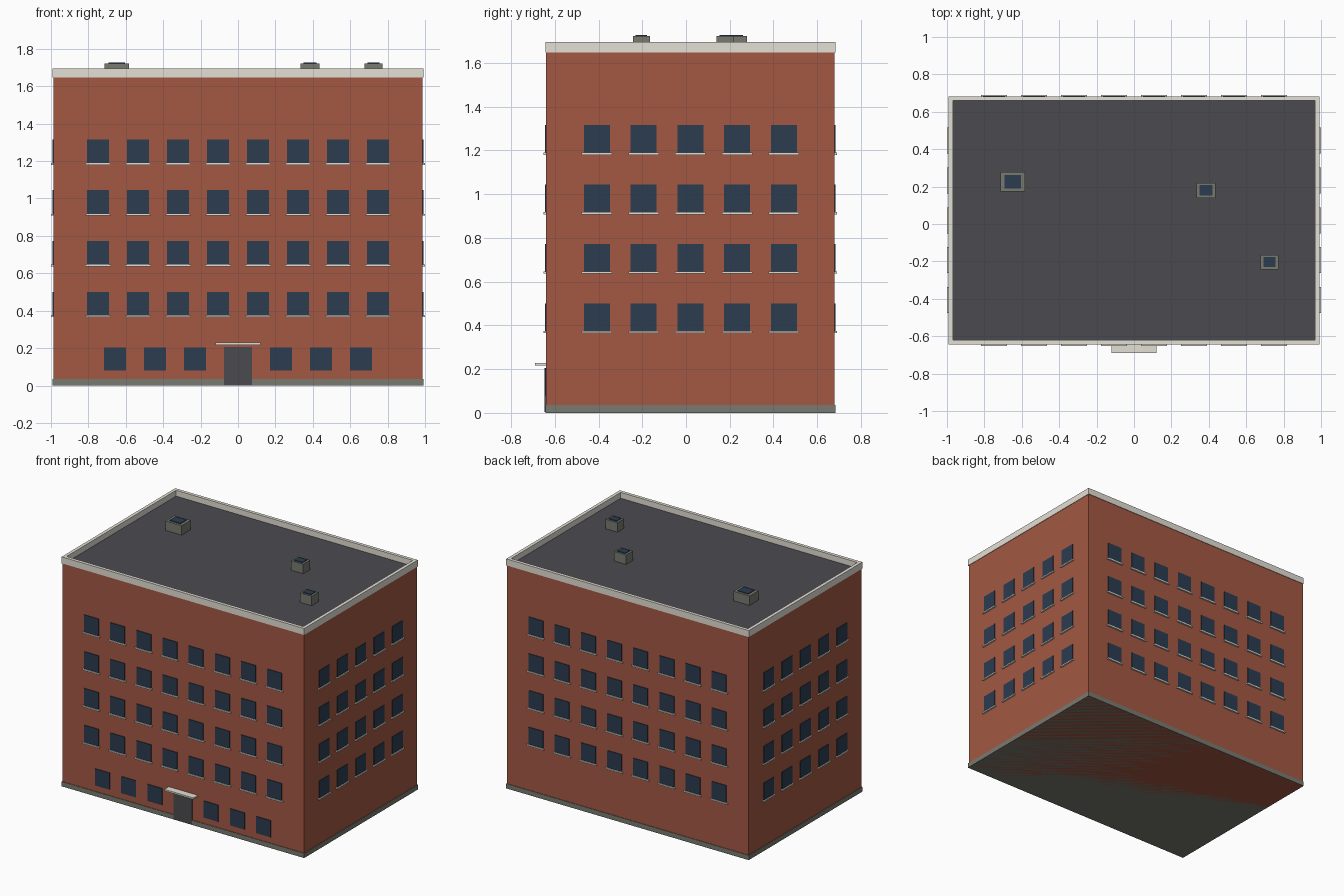
import bpy, bmesh

if "Cube" in bpy.data.objects:
    bpy.data.objects.remove(bpy.data.objects["Cube"])


def material(name, r, g, b):
    def linear(c):
        c /= 255
        return c / 12.92 if c <= 0.04045 else ((c + 0.055) / 1.055) ** 2.4
    m = bpy.data.materials.new(name)
    m.diffuse_color = (linear(r), linear(g), linear(b), 1)
    m.use_nodes = True
    m.node_tree.nodes["Principled BSDF"].inputs["Base Color"].default_value = m.diffuse_color
    return m


BRICK = material("red brick", 163, 88, 67)
GLASS = material("dark blue glass", 43, 60, 80)
STONE = material("pale stone", 228, 224, 214)
PLINTH = material("grey green concrete", 121, 122, 112)
ROOF = material("dark roof grey", 75, 74, 79)

CY = 0.02                # depth centre of the block
HX, HY = 0.987, 0.659    # half width and half depth of the walls


def boxes(name, mat, spans):
    """One object made of boxes given as (x0, x1, y0, y1, z0, z1)."""
    bm = bmesh.new()
    for x0, x1, y0, y1, z0, z1 in spans:
        for v in bmesh.ops.create_cube(bm, size=1)["verts"]:
            v.co = (x1 if v.co.x > 0 else x0,
                    y1 if v.co.y > 0 else y0,
                    z1 if v.co.z > 0 else z0)
    mesh = bpy.data.meshes.new(name)
    bm.to_mesh(mesh)
    bm.free()
    mesh.materials.append(mat)
    obj = bpy.data.objects.new(name, mesh)
    bpy.context.collection.objects.link(obj)
    return obj


def on_wall(side, u, width, z0, z1, depth):
    """Box standing out from one wall, centred at u along it."""
    a, b = u - width / 2, u + width / 2
    inner = 0.002
    if side == "front":
        return (a, b, CY - HY - depth, CY - HY + inner, z0, z1)
    if side == "back":
        return (a, b, CY + HY - inner, CY + HY + depth, z0, z1)
    if side == "right":
        return (HX - inner, HX + depth, CY + a, CY + b, z0, z1)
    return (-HX - depth, -HX + inner, CY + a, CY + b, z0, z1)


# Main block, base band and roof deck
boxes("brick_walls", BRICK, [(-HX, HX, CY - HY, CY + HY, 0, 1.648)])
px, py = HX + 0.004, HY + 0.004
boxes("plinth", PLINTH, [(-px, px, CY - py, CY + py, 0, 0.035)])
boxes("roof_deck", ROOF, [(-0.975, 0.975, CY - 0.646, CY + 0.646, 1.64, 1.652)])

# Parapet ring around the roof
t = 0.024
boxes("parapet", STONE, [
    (-px, px, CY - py, CY - py + t, 1.647, 1.695),
    (-px, px, CY + py - t, CY + py, 1.647, 1.695),
    (-px, -px + t, CY - py + t, CY + py - t, 1.647, 1.695),
    (px - t, px, CY - py + t, CY + py - t, 1.647, 1.695)])

# Upper windows with sills on all four walls
for side, count in (("front", 8), ("back", 8), ("left", 5), ("right", 5)):
    panes, sills = [], []
    for floor in range(4):
        z = 0.374 + 0.2715 * floor
        for i in range(count):
            u = (i - (count - 1) / 2) * 0.2138
            panes.append(on_wall(side, u, 0.119, z, z + 0.127, 0.005))
            sills.append(on_wall(side, u, 0.139, z - 0.009, z + 0.001, 0.012))
    boxes(side + "_windows", GLASS, panes)
    boxes(side + "_sills", STONE, sills)

# Ground floor windows, entrance door and canopy
boxes("ground_windows", GLASS, [
    on_wall("front", s * (0.23 + 0.214 * i), 0.119, 0.08, 0.203, 0.005)
    for s in (-1, 1) for i in range(3)])
boxes("entrance_door", ROOF, [on_wall("front", 0, 0.15, 0.004, 0.206, 0.007)])
boxes("entrance_canopy", STONE, [on_wall("front", 0, 0.238, 0.217, 0.229, 0.051)])

# Roof boxes with glazed tops
for n, (x, y, w, d) in enumerate([(-0.648, 0.226, 0.132, 0.104),
                                  (0.385, 0.180, 0.1, 0.08),
                                  (0.724, -0.204, 0.096, 0.078)], 1):
    boxes(f"roof_box_{n}", PLINTH,
          [(x - w / 2, x + w / 2, y - d / 2, y + d / 2, 1.65, 1.722)])
    gw, gd = w * 0.34, d * 0.34
    boxes(f"skylight_{n}", GLASS, [(x - gw, x + gw, y - gd, y + gd, 1.72, 1.727)])
